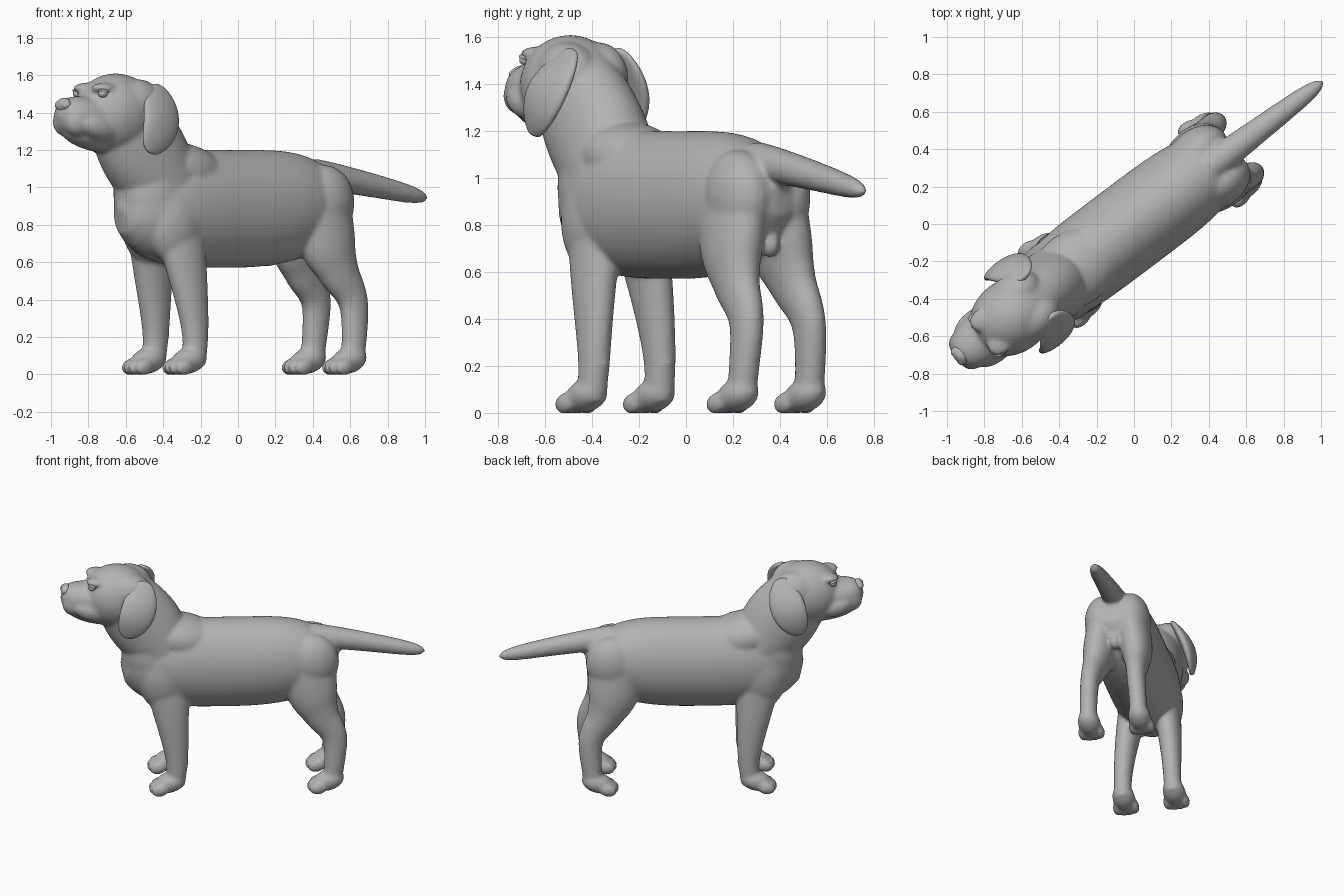
import bpy, bmesh, math
from mathutils import Vector, Matrix

cube = bpy.data.objects.get("Cube")
if cube:
    bpy.data.objects.remove(cube, do_unlink=True)

# The animal is built facing local -x and stands diagonally
HEADING = math.radians(37)
SIDES = 40
LEFT_AND_RIGHT = (1, -1)

GREY = (0.45, 0.45, 0.45, 1)
grey = bpy.data.materials.new("plain_grey")
grey.use_nodes = True
grey.diffuse_color = GREY
grey.node_tree.nodes["Principled BSDF"].inputs["Base Color"].default_value = GREY


def loft(bm, section, side=1, steps=30):
    """Tube whose section(t) gives centre, half width across and half depth."""
    sections = [section(i / steps) for i in range(steps + 1)]
    rings = []
    for i, (centre, wide, deep) in enumerate(sections):
        before = Vector(sections[max(i - 1, 0)][0])
        after = Vector(sections[min(i + 1, steps)][0])
        tangent = (after - before).normalized()
        across = Vector((0, 1, 0))
        across = (across - tangent * across.dot(tangent)).normalized()
        other = tangent.cross(across)
        ring = []
        for k in range(SIDES):
            angle = math.tau * k / SIDES
            point = (Vector(centre) + across * wide * math.cos(angle)
                     + other * deep * math.sin(angle))
            point.y *= side
            ring.append(bm.verts.new(point))
        rings.append(ring)
    faces = [bm.faces.new(rings[0]), bm.faces.new(reversed(rings[-1]))]
    for ring, following in zip(rings, rings[1:]):
        for k in range(SIDES):
            n = (k + 1) % SIDES
            faces.append(bm.faces.new((ring[k], following[k], following[n], ring[n])))
    bmesh.ops.recalc_face_normals(bm, faces=faces)


def ball(bm, centre, radii, tilt=0):
    matrix = (Matrix.Translation(centre) @ Matrix.Rotation(tilt, 4, 'Y')
              @ Matrix.Diagonal((*radii, 1)))
    bmesh.ops.create_uvsphere(bm, u_segments=28, v_segments=16, radius=1, matrix=matrix)


def rounded(t, power):
    """Full in the middle, closing to almost nothing at t = -1 and t = 1."""
    return math.sqrt(max(1 - abs(t) ** power, 0.01))


def torso(t):
    t = 2 * t - 1
    full = rounded(t, 4)
    top = 0.92 + 0.3 * full - 0.02 * (1 - t * t)
    bottom = 0.92 - 0.35 * full + 0.1 * max(t, 0) ** 2
    return (0.74 * t - 0.05, 0, (top + bottom) / 2), 0.24 * full, (top - bottom) / 2


def neck(t):
    centre = Vector((-0.48, 0, 0.97)).lerp(Vector((-0.8, 0, 1.42)), t)
    return centre, 0.2 - 0.03 * t * t, 0.2 + 0.05 * math.sin(math.pi * t)


def muzzle(t):
    full = rounded(t, 8)
    return (-0.85 - 0.35 * t, 0, 1.38), (0.16 - 0.05 * t) * full, 0.11 * full


def tail(t):
    radius = (0.085 - 0.04 * t) * rounded(t, 12)
    return (0.5 + 0.77 * t, 0, 1.07 - 0.13 * t ** 1.2), radius, radius


def ear(t):
    swell = abs(math.sin(math.pi * t))
    flare = math.sin(2 * t)
    centre = (-0.65 - 0.13 * t * t, 0.12 + 0.125 * flare, 1.55 - 0.36 * t)
    return centre, 0.015 + 0.025 * swell, 0.02 + 0.1 * math.sqrt(swell)


def leg_section(joints):
    """Smooth curve through joints (x, z, radius); legs splay and thin downward."""
    joints = [Vector(joint) for joint in joints]
    last = len(joints) - 1

    def section(t):
        i = min(int(t * last), last - 1)
        f = t * last - i
        a, b = joints[i], joints[i + 1]
        slope_a = (b - joints[max(i - 1, 0)]) / 2
        slope_b = (joints[min(i + 2, last)] - a) / 2
        ease = f * f * (3 - 2 * f)
        x, z, radius = (a.lerp(b, ease) + slope_a * f * (1 - f) ** 2
                        - slope_b * f * f * (1 - f))
        return (x, 0.18 - 0.1 * z * z, z), radius, radius * (1 + 0.8 * z)
    return section


def paw(bm, x, side):
    y = 0.18 * side
    ball(bm, (x + 0.01, y, 0.075), (0.11, 0.08, 0.07), tilt=-0.3)
    for toe in (-1.5, -0.5, 0.5, 1.5):
        setback = 0.016 * abs(toe)
        ball(bm, (x - 0.085 + setback, y + 0.042 * toe, 0.04), (0.06, 0.03, 0.045),
             tilt=-0.2)


def finish(bm, name, voxel, smoothing):
    mesh = bpy.data.meshes.new(name)
    bm.to_mesh(mesh)
    bm.free()
    mesh.materials.append(grey)
    part = bpy.data.objects.new(name, mesh)
    bpy.context.collection.objects.link(part)
    part.rotation_euler.z = HEADING
    blend = part.modifiers.new("blend", 'REMESH')
    blend.mode = 'VOXEL'
    blend.voxel_size = voxel
    blend.use_smooth_shade = True
    soften = part.modifiers.new("soften", 'SMOOTH')
    soften.factor = 0.5
    soften.iterations = smoothing


# Trunk, neck, tail and head, blended into one skin
body = bmesh.new()
for section in (torso, neck, muzzle, tail):
    loft(body, section)
ball(body, (-0.56, 0, 0.96), (0.23, 0.2, 0.3))               # breast
ball(body, (-0.4, 0, 1.09), (0.28, 0.2, 0.15), tilt=0.15)    # withers
ball(body, (-0.82, 0, 1.39), (0.24, 0.2, 0.22))              # skull
ball(body, (-0.97, 0, 1.265), (0.2, 0.1, 0.07), tilt=0.2)    # lower jaw
ball(body, (0.22, 0, 0.61), (0.08, 0.03, 0.03), tilt=-0.1)   # sheath
ball(body, (0.59, 0, 0.72), (0.05, 0.04, 0.06))

# Legs
front_leg = leg_section([(-0.5, 0.9, 0.1), (-0.46, 0.6, 0.085),
                         (-0.42, 0.25, 0.065), (-0.43, 0.05, 0.06)])
hind_leg = leg_section([(0.45, 0.95, 0.12), (0.5, 0.7, 0.11), (0.56, 0.55, 0.085),
                        (0.65, 0.37, 0.065), (0.63, 0.05, 0.06)])
for side in LEFT_AND_RIGHT:
    loft(body, front_leg, side)
    loft(body, hind_leg, side)
    ball(body, (-0.5, 0.11 * side, 0.82), (0.18, 0.12, 0.24))             # shoulder
    ball(body, (0.5, 0.1 * side, 0.92), (0.18, 0.13, 0.2))                # rump
    ball(body, (-0.38, 0.17 * side, 0.21), (0.04, 0.04, 0.04))            # wrist pad
    ball(body, (0.69, 0.17 * side, 0.39), (0.04, 0.04, 0.06), tilt=0.3)   # hock
    paw(body, -0.475, side)
    paw(body, 0.595, side)
    # Back of the skull, lips, cheeks and brows
    ball(body, (-0.74, 0.08 * side, 1.44), (0.16, 0.12, 0.14))
    ball(body, (-1.11, 0.05 * side, 1.35), (0.08, 0.065, 0.08), tilt=0.2)
    ball(body, (-1, 0.09 * side, 1.32), (0.13, 0.07, 0.07), tilt=0.3)
    ball(body, (-0.96, 0.08 * side, 1.53), (0.07, 0.06, 0.03))
finish(body, "body", voxel=0.01, smoothing=18)

# Ears
ears = bmesh.new()
for side in LEFT_AND_RIGHT:
    loft(ears, ear, side)
finish(ears, "ears", voxel=0.008, smoothing=5)

# Nose
nose = bmesh.new()
ball(nose, (-1.165, 0, 1.44), (0.035, 0.05, 0.04), tilt=0.2)
for side in LEFT_AND_RIGHT:
    ball(nose, (-1.17, 0.03 * side, 1.44), (0.03, 0.025, 0.025))
finish(nose, "nose", voxel=0.006, smoothing=4)

# Eyes with lids
eyes = bmesh.new()
for side in LEFT_AND_RIGHT:
    ball(eyes, (-0.99, 0.112 * side, 1.5), (0.025, 0.025, 0.02))
    ball(eyes, (-0.985, 0.112 * side, 1.515), (0.035, 0.028, 0.01), tilt=0.2)
finish(eyes, "eyes", voxel=0.004, smoothing=2)
